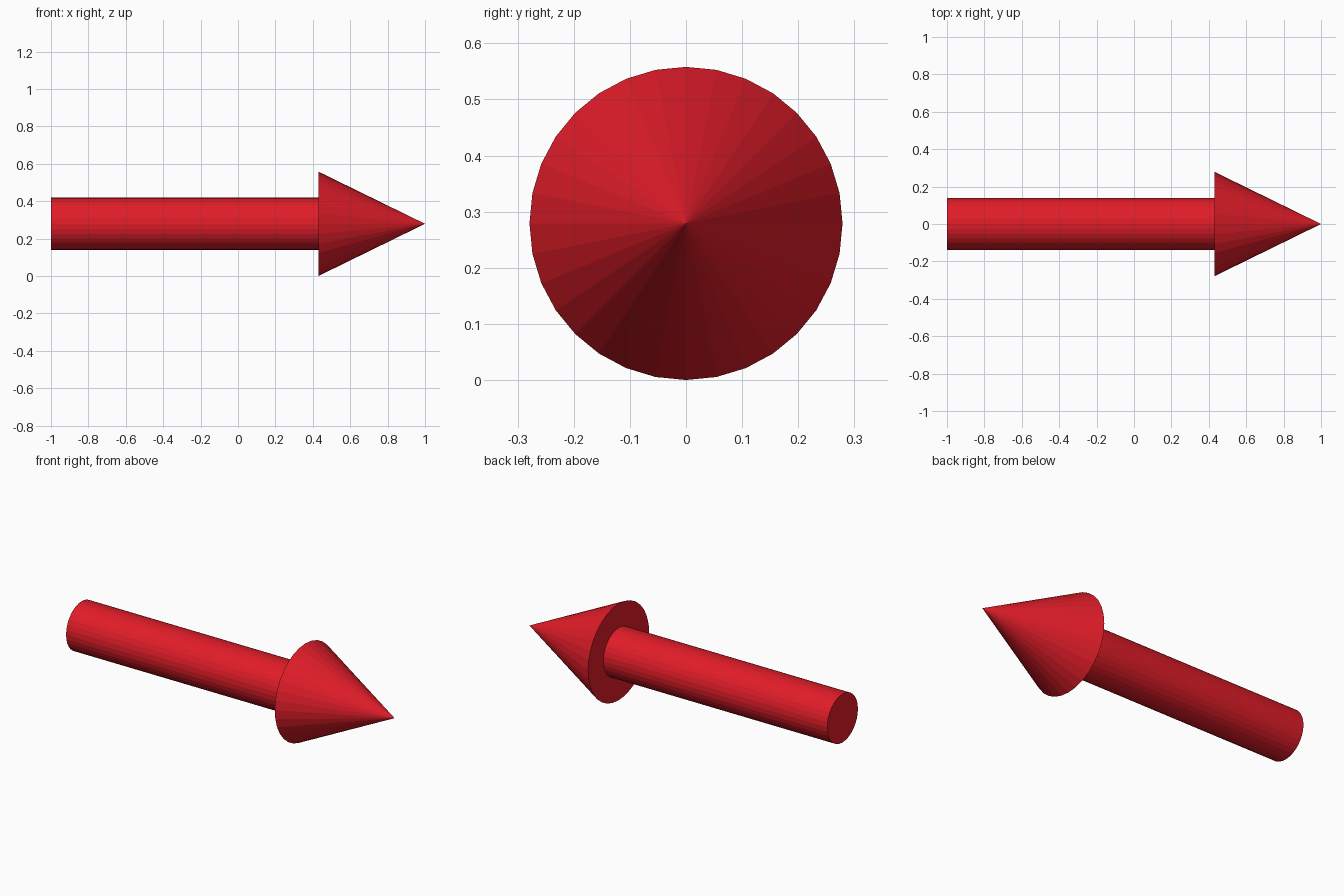
import bpy
from math import pi

if "Cube" in bpy.data.objects:
    bpy.data.objects.remove(bpy.data.objects["Cube"])

SIDES = 32
HEAD_R, SHAFT_R = 0.279, 0.14
TAIL_X, NECK_X, TIP_X = -1.0, 0.43, 1.0

red = bpy.data.materials.new("red")
red.diffuse_color = (0.75, 0.012, 0.022, 1)
red.use_nodes = True
red.node_tree.nodes["Principled BSDF"].inputs["Base Color"].default_value = red.diffuse_color


def round_part(name, x0, x1, r0, r1):
    """Cone or cylinder lying along +x between x0 and x1."""
    bpy.ops.mesh.primitive_cone_add(
        vertices=SIDES, radius1=r0, radius2=r1, depth=x1 - x0,
        location=((x0 + x1) / 2, 0, HEAD_R), rotation=(0, pi / 2, 0))
    ob = bpy.context.object
    ob.name = name
    ob.data.materials.append(red)
    return ob


# Straight shaft and pointed head
round_part("arrow_shaft", TAIL_X, NECK_X, SHAFT_R, SHAFT_R)
round_part("arrow_head", NECK_X, TIP_X, HEAD_R, 0)
